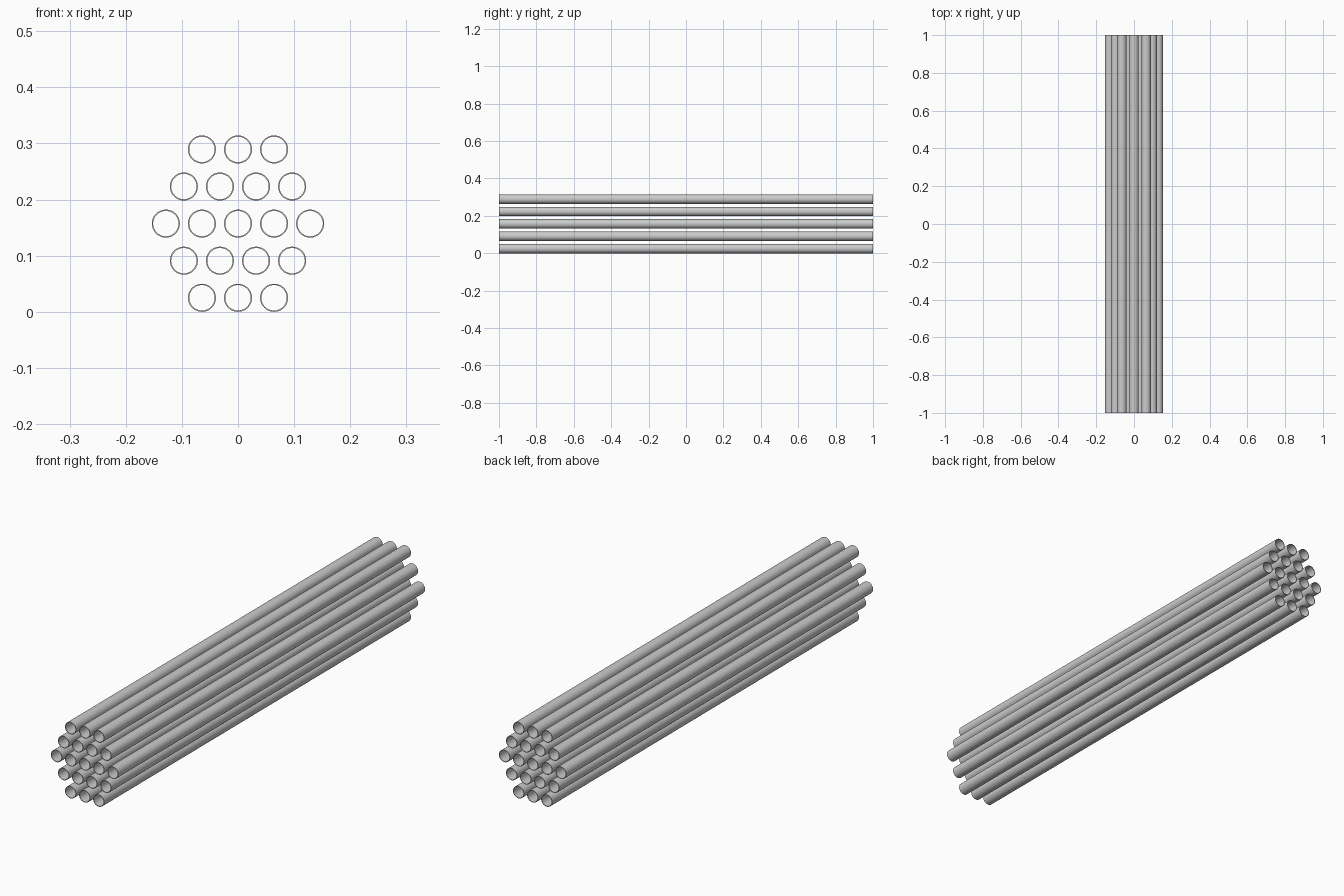
import bpy, bmesh, math

if "Cube" in bpy.data.objects:
    bpy.data.objects.remove(bpy.data.objects["Cube"])

R_OUT, R_IN = 0.025, 0.0226      # pipe radii
HALF = 1.0                       # half pipe length
PITCH_X, PITCH_Z = 0.0643, 0.0661
SIDES = 48


def pipe_mesh():
    """Open-ended hollow pipe along y: a closed wall section spun around the axis."""
    bm = bmesh.new()
    section = [(R_OUT, -HALF), (R_OUT, HALF), (R_IN, HALF), (R_IN, -HALF)]
    rings = []
    for r, y in section:
        rings.append([bm.verts.new((r * math.cos(a), y, r * math.sin(a)))
                      for a in (2 * math.pi * i / SIDES for i in range(SIDES))])
    for k in range(4):
        a, b = rings[k], rings[(k + 1) % 4]
        for i in range(SIDES):
            j = (i + 1) % SIDES
            face = bm.faces.new((a[i], b[i], b[j], a[j]))
            face.smooth = k in (0, 2)
    bmesh.ops.recalc_face_normals(bm, faces=bm.faces)
    # keep the cut ends crisp
    for e in bm.edges:
        if e.calc_face_angle() > math.radians(30):
            e.smooth = False
    mesh = bpy.data.meshes.new("pipe")
    bm.to_mesh(mesh)
    bm.free()
    return mesh


# hexagonal bundle of 19 pipes, rows from the bottom up
mesh = pipe_mesh()
for row, count in enumerate((3, 4, 5, 4, 3)):
    for col in range(count):
        pipe = bpy.data.objects.new(f"pipe_row{row + 1}_{col + 1}", mesh)
        pipe.location = ((col - (count - 1) / 2) * PITCH_X, 0, R_OUT + row * PITCH_Z)
        bpy.context.collection.objects.link(pipe)
